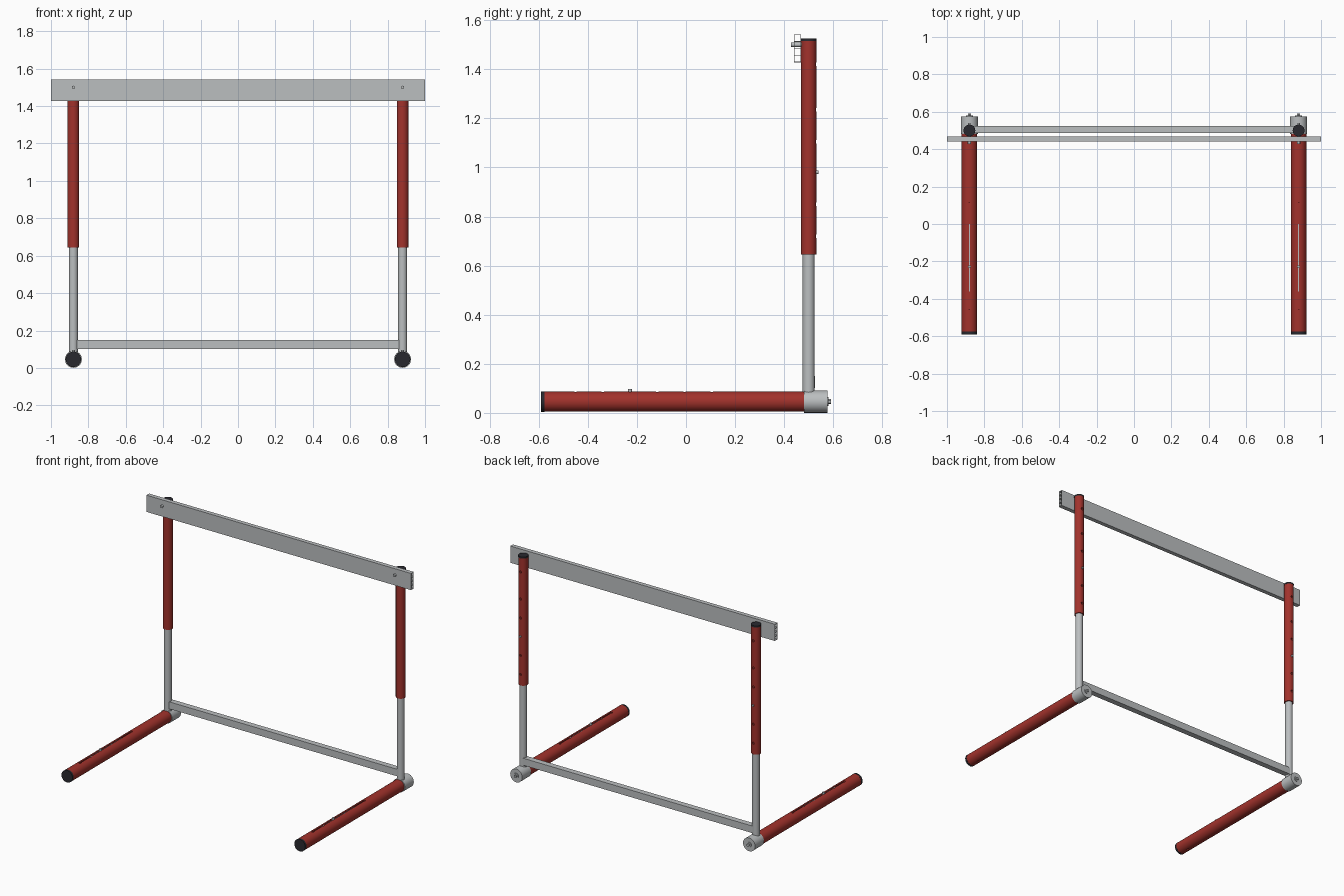
import bpy, bmesh, math
from mathutils import Matrix, Vector

if "Cube" in bpy.data.objects:
    bpy.data.objects.remove(bpy.data.objects["Cube"])


def material(name, rgb):
    m = bpy.data.materials.new(name)
    m.diffuse_color = (*rgb, 1)
    m.use_nodes = True
    m.node_tree.nodes["Principled BSDF"].inputs["Base Color"].default_value = m.diffuse_color
    return m


RED = material("red paint", (0.36, 0.032, 0.025))
SILVER = material("silver metal", (0.50, 0.52, 0.53))
BLACK = material("black plastic", (0.022, 0.022, 0.028))


def rod(bm, a, b, r, n=24):
    """Capped cylinder between two points."""
    a, b = Vector(a), Vector(b)
    d = b - a
    mat = Matrix.Translation((a + b) / 2) @ d.to_track_quat('Z', 'Y').to_matrix().to_4x4()
    bmesh.ops.create_cone(bm, cap_ends=True, segments=n, radius1=r, radius2=r,
                          depth=d.length, matrix=mat)


def box(bm, lo, hi):
    lo, hi = Vector(lo), Vector(hi)
    mat = Matrix.Translation((lo + hi) / 2) @ Matrix.Diagonal((*(hi - lo), 1))
    bmesh.ops.create_cube(bm, size=1, matrix=mat)


def finish(bm, name, mat):
    me = bpy.data.meshes.new(name)
    bm.to_mesh(me)
    bm.free()
    me.materials.append(mat)
    ob = bpy.data.objects.new(name, me)
    bpy.context.collection.objects.link(ob)
    return ob


def smooth(ob):
    bpy.ops.object.select_all(action='DESELECT')
    ob.select_set(True)
    bpy.context.view_layer.objects.active = ob
    bpy.ops.object.shade_smooth_by_angle(angle=math.radians(35))


def make_rod(name, mat, a, b, r, n=24):
    bm = bmesh.new()
    rod(bm, a, b, r, n)
    ob = finish(bm, name, mat)
    smooth(ob)
    return ob


def cut(ob, bm):
    """Cut a temporary shape out of an object and bake the result."""
    cutter = finish(bm, "cutter", ob.data.materials[0])
    cutter.hide_render = True
    mod = ob.modifiers.new("holes", 'BOOLEAN')
    mod.operation, mod.object, mod.solver = 'DIFFERENCE', cutter, 'EXACT'
    mod.use_self = True
    dg = bpy.context.evaluated_depsgraph_get()
    me = bpy.data.meshes.new_from_object(ob.evaluated_get(dg))
    ob.modifiers.clear()
    ob.data = me
    bpy.data.objects.remove(cutter)
    smooth(ob)


PY, FZ = 0.50, 0.046                      # post y, foot axis height
FOOT_HOLES = [0.105 - 0.111 * i for i in range(6)]
POST_HOLES = [1.42, 1.235, 1.105, 0.85, 0.72]

for side, s in (("left", -1), ("right", 1)):
    x = 0.88 * s

    # foot tube with keyhole slot along the top
    foot = make_rod(side + "_foot", RED, (x, -0.578, FZ), (x, 0.485, FZ), 0.041)
    bm = bmesh.new()
    top = FZ + 0.041
    box(bm, (x - 0.004, FOOT_HOLES[-1], top - 0.008), (x + 0.004, FOOT_HOLES[0], top + 0.02))
    for y in FOOT_HOLES:
        rod(bm, (x, y, top - 0.0085), (x, y, top + 0.02), 0.0085, 12)
    rod(bm, (x, -0.51, -0.02), (x, -0.51, 0.012), 0.007, 12)
    cut(foot, bm)

    # counterweight strip seen through the slot, and its button
    bm = bmesh.new()
    box(bm, (x - 0.0035, -0.36, top - 0.012), (x + 0.0035, 0.0, top - 0.005))
    finish(bm, side + "_counterweight", SILVER)
    make_rod(side + "_weight_button", SILVER, (x, -0.228, 0.07), (x, -0.228, 0.097), 0.008, 12)

    # foot front cap, rear socket and bolt
    make_rod(side + "_foot_cap", BLACK, (x, -0.59, FZ), (x, -0.576, FZ), 0.0415)
    make_rod(side + "_rear_socket", SILVER, (x, 0.48, FZ), (x, 0.576, FZ), 0.0455)
    make_rod(side + "_rear_washer", SILVER, (x, 0.574, FZ), (x, 0.581, FZ), 0.018, 16)
    make_rod(side + "_rear_bolt", SILVER, (x, 0.576, FZ), (x, 0.59, FZ), 0.010, 6)

    # fixed lower post
    make_rod(side + "_lower_post", SILVER, (x, PY, 0.06), (x, PY, 0.66), 0.0245)

    # sliding upper post with adjustment holes at the back
    post = make_rod(side + "_upper_post", RED, (x, PY, 0.645), (x, PY, 1.516), 0.031)
    bm = bmesh.new()
    for z in POST_HOLES:
        rod(bm, (x, PY + 0.022, z), (x, PY + 0.05, z), 0.008, 12)
    cut(post, bm)
    make_rod(side + "_post_cap", BLACK, (x, PY, 1.514), (x, PY, 1.525), 0.0315)
    make_rod(side + "_height_button", SILVER, (x, PY + 0.02, 0.98), (x, PY + 0.039, 0.98), 0.007, 12)

    # bolt through the top board
    make_rod(side + "_board_bolt", SILVER, (x, 0.427, 1.50), (x, 0.48, 1.50), 0.009, 12)

# hollow top board: two skins joined by five ribs
Y0, Y1, Z0, Z1, T = 0.440, 0.469, 1.428, 1.542, 0.003
bm = bmesh.new()
box(bm, (-1, Y0, Z0), (1, Y0 + T, Z1))
box(bm, (-1, Y1 - T, Z0), (1, Y1, Z1))
for i in range(5):
    z = Z0 + (Z1 - Z0 - T) * i / 4
    box(bm, (-1, Y0 + T, z), (1, Y1 - T, z + T))
finish(bm, "top_board", SILVER)

# lower crossbar between the posts
bm = bmesh.new()
box(bm, (-0.87, 0.486, 0.102), (0.87, 0.525, 0.15))
finish(bm, "lower_crossbar", SILVER)
